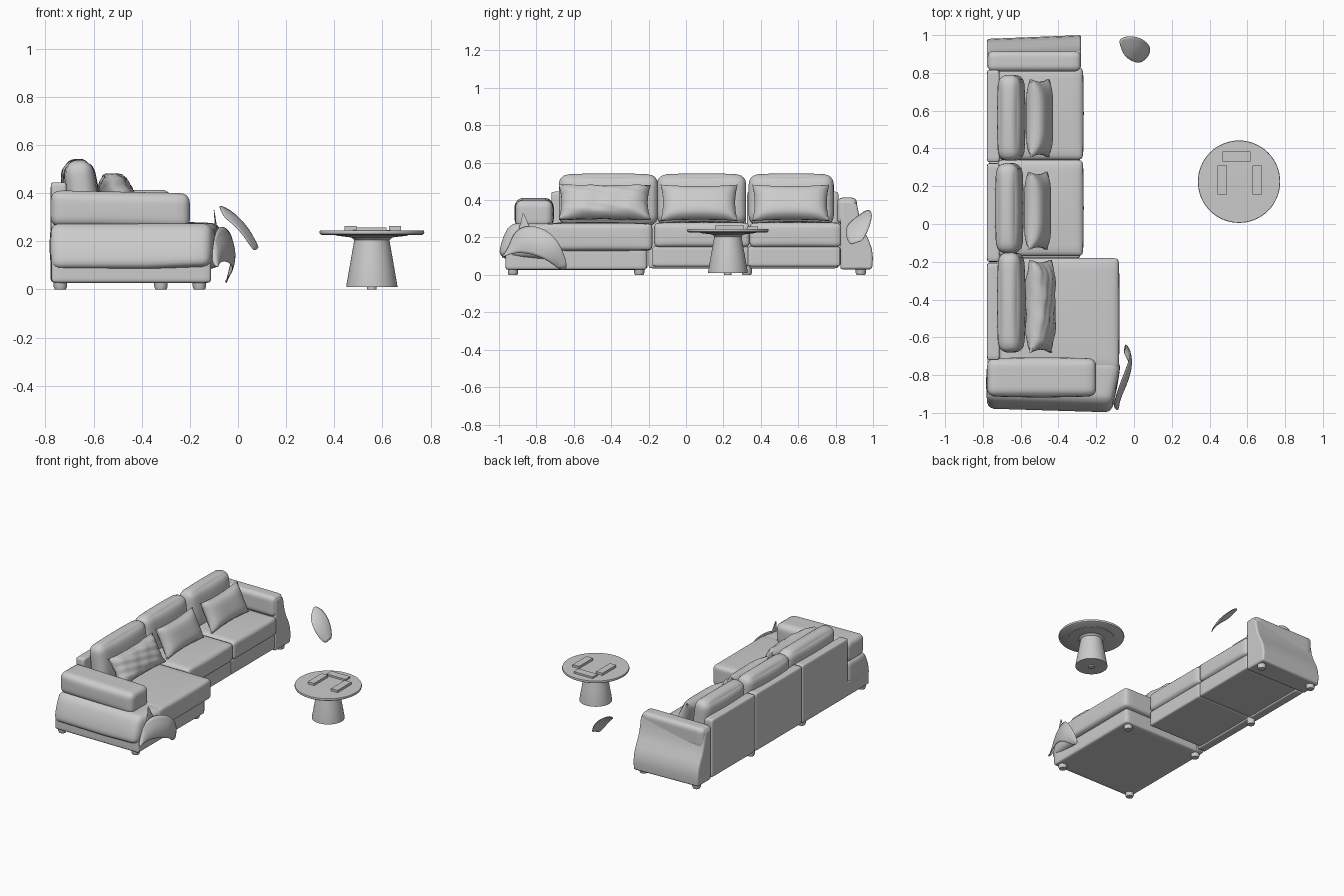
import bpy, bmesh, math
from mathutils import Vector, Matrix

if "Cube" in bpy.data.objects:
    bpy.data.objects.remove(bpy.data.objects["Cube"])


def finish(bm, name, angle=40):
    bmesh.ops.recalc_face_normals(bm, faces=bm.faces)
    me = bpy.data.meshes.new(name)
    bm.to_mesh(me)
    bm.free()
    ob = bpy.data.objects.new(name, me)
    bpy.context.collection.objects.link(ob)
    bpy.ops.object.select_all(action='DESELECT')
    ob.select_set(True)
    bpy.context.view_layer.objects.active = ob
    bpy.ops.object.shade_smooth_by_angle(angle=math.radians(angle))
    return ob


def unit_grid_cube(cuts):
    bm = bmesh.new()
    bmesh.ops.create_cube(bm, size=2)
    bmesh.ops.subdivide_edges(bm, edges=bm.edges[:], cuts=cuts, use_grid_fill=True)
    return bm


def soft_box(name, lo, hi, r, puff=(0, 0, 0), tilt=0, shape=None):
    """Rounded, optionally puffed box; tilt leans it about y, shape edits each point."""
    bm = unit_grid_cube(13)
    lo, hi = Vector(lo), Vector(hi)
    c, h = (lo + hi) / 2, (hi - lo) / 2
    rot = Matrix.Rotation(tilt, 3, 'Y')
    for v in bm.verts:
        u = [math.sin(t * math.pi / 2) for t in v.co]
        p = Vector([u[i] * h[i] for i in range(3)])
        core = Vector([max(-(h[i] - r), min(h[i] - r, p[i])) for i in range(3)])
        d = p - core
        if d.length > 1e-7:
            p = core + d.normalized() * r
        for i in range(3):
            a, b = u[(i + 1) % 3], u[(i + 2) % 3]
            p[i] += puff[i] * u[i] * (1 - a * a) * (1 - b * b)
        p = rot @ p + c
        v.co = shape(p) if shape else p
    return finish(bm, name)


def pillow(name, centre, half, tilt, wrinkle=0.0):
    """Throw pillow: thin pinched rim, fat middle. half = (thickness, width, height)."""
    bm = unit_grid_cube(15)
    rot = Matrix.Rotation(tilt, 3, 'Y')
    for v in bm.verts:
        t, a, b = v.co
        fat = 0.12 + 0.88 * ((1 - a ** 4) * (1 - b ** 4)) ** 0.6
        crease = wrinkle * math.sin(9 * a + 5 * b) * math.cos(7 * b - 3 * a)
        p = Vector((t * half[0] * fat + crease,
                    a * half[1] * (0.94 + 0.06 * b * b),
                    b * half[2] * (0.90 + 0.10 * a * a)))
        v.co = rot @ p + Vector(centre)
    return finish(bm, name, 60)


def lathe(name, profile, x, y, seg=48):
    bm = bmesh.new()
    vs = [bm.verts.new((x + r, y, z)) for r, z in profile]
    es = [bm.edges.new(e) for e in zip(vs, vs[1:])]
    bmesh.ops.spin(bm, geom=vs + es, cent=(x, y, 0), axis=(0, 0, 1),
                   angle=2 * math.pi, steps=seg)
    bmesh.ops.remove_doubles(bm, verts=bm.verts, dist=1e-5)
    return finish(bm, name, 35)


def sheet(name, rows):
    """Thin curved sheet through rows of points."""
    bm = bmesh.new()
    g = [[bm.verts.new(p) for p in row] for row in rows]
    for r0, r1 in zip(g, g[1:]):
        for i in range(len(r0) - 1):
            bm.faces.new((r0[i], r0[i + 1], r1[i + 1], r1[i]))
    ob = finish(bm, name, 60)
    ob.modifiers.new("smooth", 'SUBSURF').levels = 2
    ob.modifiers["smooth"].render_levels = 2
    m = ob.modifiers.new("thickness", 'SOLIDIFY')
    m.thickness, m.offset = 0.003, 0
    return ob


# Chaise base, cushion and flared arm
soft_box("chaise_base", (-.775, -.965, .027), (-.112, -.21, .14), .015)
soft_box("chaise_seat", (-.71, -.77, .13), (-.08, -.18, .275), .025, (.004, 0, .008))


def flare(p):
    t = (p.z - .08) / .2                     # leans inward towards the top
    k = max(0, min(1, (-.76 - p.y) / .22))   # outer edge only
    f = (p.x + .775) / .7
    return Vector((p.x - .04 * k * f, p.y + k * (.065 * t * t - .02 * f + .01),
                   p.z + k * .03 * max(0, f - .6) * (1 - t)))


soft_box("chaise_arm_side", (-.775, -.99, .085), (-.078, -.72, .275), .035,
         (.008, 0, 0), shape=flare)
soft_box("chaise_arm_pad", (-.778, -.912, .26), (-.2, -.712, .412), .04, (0, .006, 0),
         shape=lambda p: p - Vector((0, 0, .012 * (p.x + .778) / .58)))

# Straight seats and their base
for side, y0, y1 in (("middle", -.17, .34), ("right", .34, .83)):
    soft_box(f"{side}_seat", (-.72, y0, .148), (-.27, y1, .278), .025, (.004, 0, .01))
    soft_box(f"{side}_seat_base", (-.765, y0 - .01, .045), (-.285, y1 - .005, .152), .012)

# Right arm: flared side panel extruded along x, plus pad
profile = [(.825, .03), (.985, .03), (.99, .09), (.984, .14), (.966, .19), (.94, .24),
           (.922, .29), (.912, .34), (.905, .38), (.88, .395), (.825, .395)]
bm = bmesh.new()
ends = []
for x, grow in ((-.778, -.01), (-.28, .01)):
    ends.append([bm.verts.new((x, y + grow * (i in range(1, 9)), z))
                 for i, (y, z) in enumerate(profile)])
n = len(profile)
for i in range(n):
    bm.faces.new((ends[0][i], ends[0][(i + 1) % n], ends[1][(i + 1) % n], ends[1][i]))
bm.faces.new(ends[0])
bm.faces.new(ends[1])
arm = finish(bm, "right_arm_side", 40)
bev = arm.modifiers.new("soft_edges", 'BEVEL')
bev.width, bev.segments, bev.limit_method, bev.angle_limit = .012, 3, 'ANGLE', .7
soft_box("right_arm_pad", (-.775, .808, .27), (-.282, .915, .413), .03)

# Back panels and leaning back cushions
for side, y0, y1, c0, c1, dx in (("left", -.72, -.205, -.68, -.15, 0),
                                 ("middle", -.2, .322, -.155, .322, -.01),
                                 ("right", .327, .815, .335, .79, 0)):
    soft_box(f"{side}_back_panel", (-.778, y0, .035), (-.712, y1, .445), .012)
    soft_box(f"{side}_back_cushion", (-.708 + dx, c0, .265), (-.592 + dx, c1, .535), .05,
             (.014, 0, .008), tilt=-.12)

# Throw pillows
pillow("left_pillow", (-.495, -.435, .388), (.062, .245, .105), -.5, .006)
pillow("middle_pillow", (-.51, .07, .385), (.055, .205, .105), -.45)
pillow("right_pillow", (-.5, .56, .385), (.055, .205, .105), -.45)

# Feet
for i, (x, y) in enumerate([(-.738, -.925), (-.16, -.925), (-.738, -.25), (-.16, -.25),
                            (-.738, .325), (-.738, .935), (-.32, .935)]):
    lathe(f"sofa_foot_{i + 1}", [(0, 0), (.023, 0), (.028, .012), (.028, .05), (0, .05)], x, y, 20)

# Draped scraps: one over the chaise corner, one loose near the right arm
sheet("corner_drape", [
    [(-.05, -.63, .04), (-.045, -.65, .025), (-.06, -.68, .03)],
    [(-.01, -.67, .17), (-.005, -.70, .12), (-.015, -.74, .08)],
    [(-.035, -.75, .25), (-.005, -.77, .17), (-.03, -.82, .11)],
    [(-.08, -.86, .27), (-.04, -.87, .19), (-.06, -.89, .12)],
    [(-.10, -.93, .22), (-.085, -.94, .16), (-.08, -.95, .11)],
    [(-.11, -.95, .12), (-.10, -.98, .10), (-.08, -.99, .09)]])
sheet("drape_tip", [[(-.10, -.875, .335), (-.10, -.865, .33)],
                    [(-.095, -.88, .28), (-.09, -.845, .27)],
                    [(-.10, -.91, .21), (-.085, -.82, .235)]])
sheet("loose_drape", [
    [(-.085, .98, .355), (-.07, .94, .33), (-.06, .90, .30)],
    [(-.02, 1.0, .325), (-.01, .93, .31), (-.015, .86, .27)],
    [(.05, .98, .25), (.05, .92, .25), (.035, .85, .21)],
    [(.085, .94, .17), (.085, .91, .18), (.07, .88, .15)]])

# Round pedestal table
TX, TY = .556, .224
lathe("table_foot", [(0, 0), (.02, 0), (.02, .012), (0, .012)], TX, TY, 20)
lathe("table_pedestal", [(0, .01), (.106, .01), (.106, .016), (.088, .12), (.073, .205),
                         (.085, .216), (.15, .224), (.15, .23), (0, .23)], TX, TY, 64)
lathe("table_top", [(0, .226), (.208, .226), (.216, .231), (.218, .238), (.216, .245),
                    (0, .247)], TX, TY, 64)

# Flat blocks lying on the table
for name, x0, x1, y0, y1, z in (("left_block", .443, .492, .155, .31, .263),
                                ("right_block", .627, .678, .155, .31, .263),
                                ("back_block", .468, .616, .33, .385, .258)):
    bm = bmesh.new()
    bmesh.ops.create_cube(bm, size=1, matrix=Matrix.Translation(
        ((x0 + x1) / 2, (y0 + y1) / 2, (z + .246) / 2)) @ Matrix.Diagonal(
        (x1 - x0, y1 - y0, z - .246, 1)))
    finish(bm, name)
